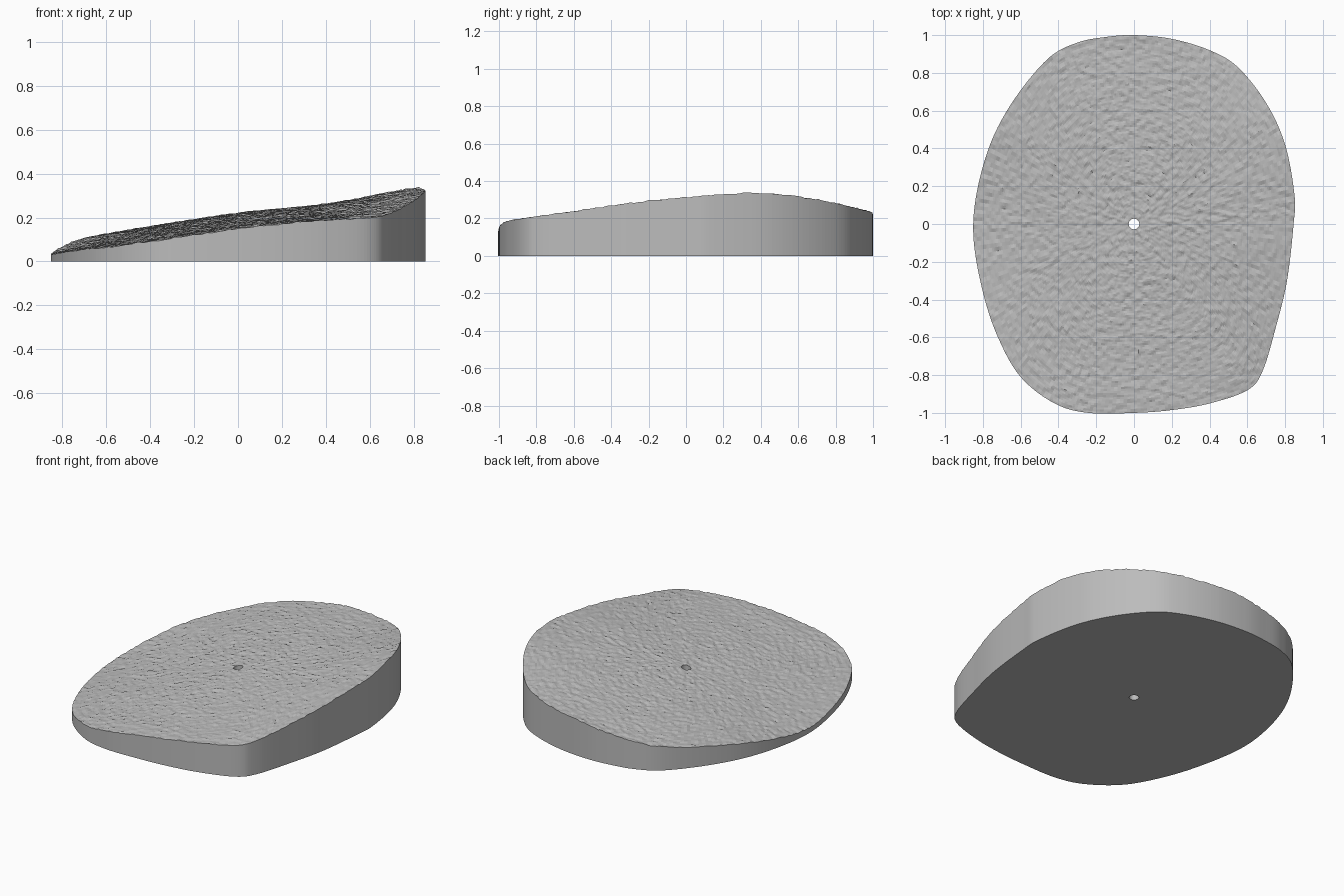
import bpy, bmesh, math
from mathutils import Vector, noise

if "Cube" in bpy.data.objects:
    bpy.data.objects.remove(bpy.data.objects["Cube"])

# Plan outline, anticlockwise
OUTLINE = [(.85, .15), (.8, .42), (.7, .64), (.55, .83), (.4, .92), (.2, .98), (0, 1),
           (-.15, .99), (-.3, .96), (-.45, .88), (-.62, .68), (-.75, .45), (-.83, .18),
           (-.85, -.07), (-.8, -.36), (-.72, -.6), (-.6, -.81), (-.42, -.95), (-.24, -1),
           (0, -1), (.2, -.985), (.4, -.95), (.6, -.88), (.68, -.78), (.75, -.55),
           (.81, -.3), (.845, 0)]
# Broad heights: rows run front to back, columns run along x
HEIGHTS = [[.02, .085, .15, .185, .19],
           [.03, .105, .175, .215, .265],
           [.035, .125, .2, .25, .315],
           [.075, .15, .215, .265, .345],
           [.1, .155, .22, .255, .3]]
HOLE = 0.028
STEPS, RINGS = 12, 90


def catmull(a, b, c, d, t):
    return b + (c - a) * (t / 2) + (a * 2 - b * 5 + c * 4 - d) * (t * t / 2) \
        + (b * 3 - a - c * 3 + d) * (t ** 3 / 2)


def sample(row, u):
    """Smooth value along an evenly spaced row, with u from 0 to 1."""
    u = min(max(u, 0), 1) * (len(row) - 1)
    i = min(int(u), len(row) - 2)
    padded = [2 * row[0] - row[1], *row, 2 * row[-1] - row[-2]]
    return catmull(*padded[i:i + 4], u - i)


def height(x, y):
    base = sample([sample(row, (x + .85) / 1.7) for row in HEIGHTS], (y + 1) / 2)
    p = Vector((x, y, 0))
    rough = noise.noise(p * 32) * .006 + noise.noise(p * 60) * .003
    return base + rough + noise.noise(p * 5) * .004


# Smooth closed edge
pts = [Vector(p) for p in OUTLINE]
n = len(pts)
edge = [catmull(pts[i - 1], pts[i], pts[(i + 1) % n], pts[(i + 2) % n], s / STEPS)
        for i in range(n) for s in range(STEPS)]
count = len(edge)

bm = bmesh.new()


def ring(points, flat=False):
    return [bm.verts.new((p.x, p.y, 0 if flat else height(p.x, p.y))) for p in points]


def bridge(a, b):
    for i in range(count):
        j = (i + 1) % count
        bm.faces.new((a[i], b[i], b[j], a[j]))


# Rough top, then outer wall, underside and hole wall
inner = [p.normalized() * HOLE for p in edge]
rings = [ring([a.lerp(b, k / RINGS) for a, b in zip(inner, edge)]) for k in range(RINGS + 1)]
rings += [ring(edge, True), ring(inner, True)]
for k, r in enumerate(rings):
    bridge(r, rings[(k + 1) % len(rings)])
bmesh.ops.recalc_face_normals(bm, faces=bm.faces)

mesh = bpy.data.meshes.new("terrain_slab")
bm.to_mesh(mesh)
bm.free()
slab = bpy.data.objects.new("terrain_slab", mesh)
bpy.context.collection.objects.link(slab)

# Plain stone colour
stone = bpy.data.materials.new("grey_stone")
stone.use_nodes = True
stone.diffuse_color = (.5, .5, .5, 1)
stone.node_tree.nodes["Principled BSDF"].inputs["Base Color"].default_value = (.5, .5, .5, 1)
mesh.materials.append(stone)
